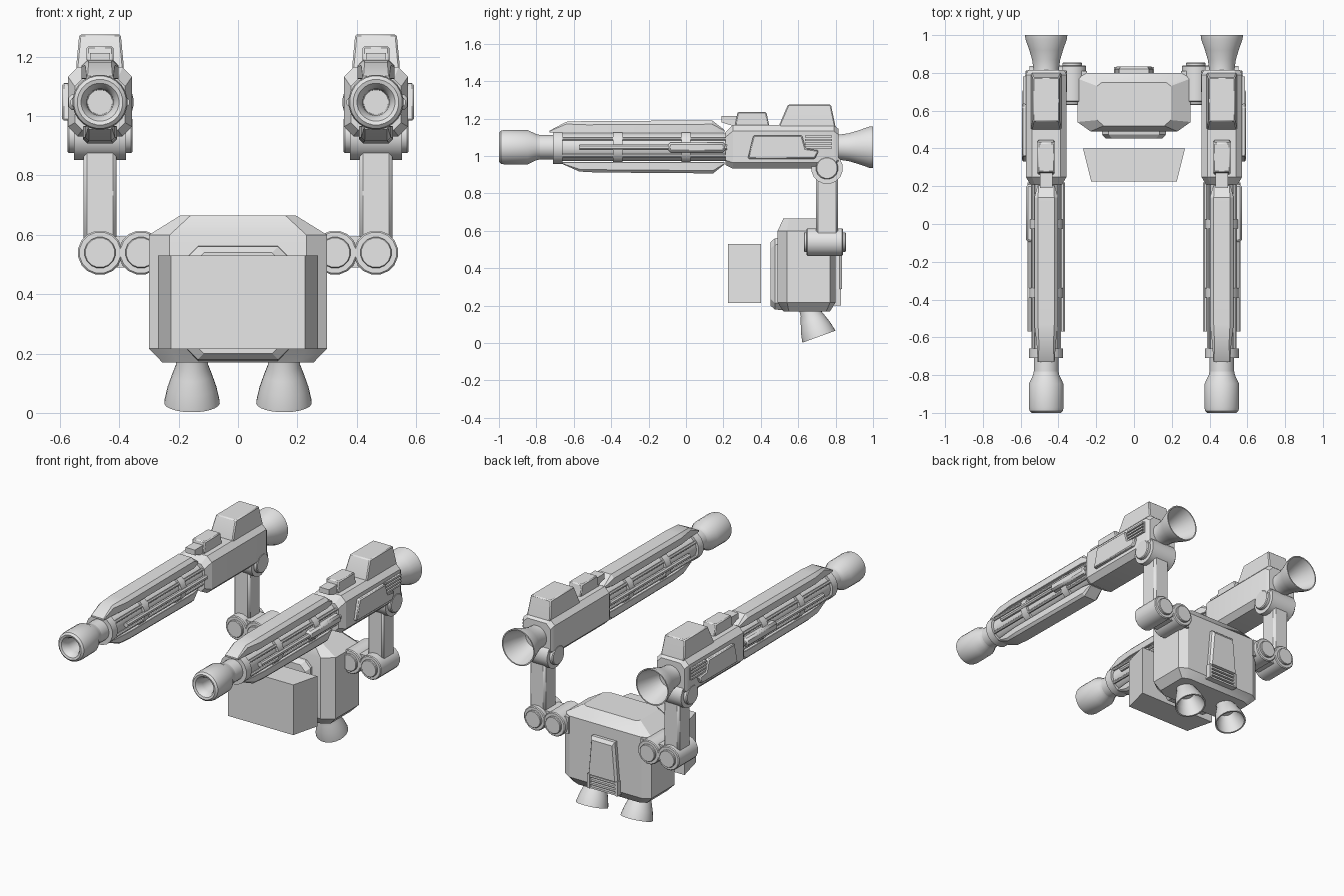
import bpy, bmesh, math
from mathutils import Vector

cube = bpy.data.objects.get("Cube")
if cube:
    bpy.data.objects.remove(cube, do_unlink=True)

grey = bpy.data.materials.new("plain_grey")
grey.use_nodes = True
grey.diffuse_color = (0.8, 0.8, 0.8, 1)
grey.node_tree.nodes["Principled BSDF"].inputs["Base Color"].default_value = (0.8, 0.8, 0.8, 1)

GX, GZ = -0.465, 1.047   # weapon axis, right side


def loft(name, rings, mirror=True, bevel=0):
    """Skin a series of equal rings, cap both ends, optionally mirror across x."""
    bm = bmesh.new()
    loops = [[bm.verts.new(p) for p in ring] for ring in rings]
    n = len(loops[0])
    for a, b in zip(loops, loops[1:]):
        for i in range(n):
            j = (i + 1) % n
            bm.faces.new((a[i], a[j], b[j], b[i]))
    bm.faces.new(loops[0])
    bm.faces.new(loops[-1])
    bmesh.ops.recalc_face_normals(bm, faces=bm.faces)
    for f in bm.faces:
        f.smooth = True
    for e in bm.edges:
        e.smooth = e.calc_face_angle(0) < math.radians(29)
    mesh = bpy.data.meshes.new(name)
    bm.to_mesh(mesh)
    bm.free()
    mesh.materials.append(grey)
    ob = bpy.data.objects.new(name, mesh)
    bpy.context.collection.objects.link(ob)
    if bevel:
        mod = ob.modifiers.new("Bevel", "BEVEL")
        mod.width, mod.segments = bevel, 1
        mod.limit_method = "ANGLE"
    if mirror:
        ob.modifiers.new("Mirror", "MIRROR").use_mirror_merge = False
    return ob


def lathe(name, origin, axis, profile, sides=24, mirror=True):
    """Turn (radius, distance) points around an axis."""
    axis, origin = Vector(axis).normalized(), Vector(origin)
    u = axis.orthogonal().normalized()
    v = axis.cross(u)
    turn = [2 * math.pi * (i + 0.5) / sides for i in range(sides)]
    return loft(name, [[origin + axis * d + r * (u * math.cos(t) + v * math.sin(t))
                        for t in turn] for r, d in profile], mirror)


def prism(name, yz, x0, x1, mirror=True, bevel=0):
    """Extrude a side profile across x."""
    return loft(name, [[(x, y, z) for y, z in yz] for x in (x0, x1)], mirror, bevel)


def box(name, x, y, z, mirror=True, bevel=0):
    yz = [(y[0], z[0]), (y[1], z[0]), (y[1], z[1]), (y[0], z[1])]
    return prism(name, yz, x[0], x[1], mirror, bevel)


def section(cx, y, hw, lo, hi, top, bottom):
    """Chamfered cross-section across the weapon at depth y."""
    half = [(hw - bottom, lo), (hw, lo + bottom), (hw, hi - top), (hw - top, hi)]
    return [(cx + x, y, z) for x, z in half] + [(cx - x, y, z) for x, z in reversed(half)]


def plan(z, x_front, x_side, x_back, y):
    """Eight-sided outline of the pack at height z; y runs front to back."""
    half = [(x_front, y[0]), (x_side, y[1]), (x_side, y[2]), (x_back, y[3])]
    return [(x, q, z) for x, q in half] + [(-x, q, z) for x, q in reversed(half)]


# Pack
full = (0.49, 0.54, 0.77, 0.80)
loft("pack_body", [
    plan(0.17, 0.20, 0.255, 0.21, (0.52, 0.55, 0.75, 0.77)),
    plan(0.217, 0.23, 0.30, 0.25, full),
    plan(0.60, 0.23, 0.30, 0.25, full),
    plan(0.665, 0.16, 0.195, 0.17, (0.52, 0.55, 0.73, 0.75))], mirror=False)
loft("pack_front_panel", [section(0, y, hw, lo, hi, 0.035, 0.035) for y, hw, lo, hi in
     [(0.52, 0.17, 0.175, 0.565), (0.475, 0.17, 0.18, 0.56), (0.452, 0.15, 0.20, 0.54)]],
     mirror=False)
loft("front_box", [[(x, y, z) for x, y in
     [(-0.27, 0.40), (0.27, 0.40), (0.226, 0.225), (-0.226, 0.225)]]
     for z in (0.215, 0.53)], mirror=False)

# Back hatch with a slatted vent
loft("back_hatch", [[(-a, y, 0.29), (a, y, 0.29), (b, y, t), (-b, y, t)] for y, a, b, t in
     [(0.78, 0.10, 0.08, 0.53), (0.82, 0.10, 0.08, 0.53), (0.835, 0.09, 0.07, 0.51)]],
     mirror=False)
box("vent_back", (-0.10, 0.10), (0.78, 0.808), (0.20, 0.29), False)
box("vent_side", (-0.105, -0.088), (0.78, 0.83), (0.20, 0.29))
for i in range(4):
    z = 0.20 + i * 0.023
    box("vent_slat", (-0.09, 0.09), (0.79, 0.825), (z, z + 0.012), False)

# Thrusters
lathe("thruster", (-0.155, 0.665, 0.16), (0, 0.34, -0.94),
      [(0.05, -0.05), (0.055, 0), (0.068, 0.035), (0.083, 0.08), (0.093, 0.125),
       (0.094, 0.134), (0.085, 0.134), (0.07, 0.08), (0.045, 0.03)])

# Arm joints and links
for name, x in (("shoulder_joint", -0.327), ("elbow_joint", GX)):
    lathe(name, (x, 0.63, 0.54), (0, 1, 0),
          [(0.05, 0), (0.053, 0.004), (0.053, 0.015), (0.07, 0.015), (0.075, 0.02),
           (0.075, 0.205), (0.07, 0.21), (0.053, 0.21), (0.053, 0.221), (0.05, 0.225)], 16)
box("shoulder_link", (-0.46, -0.25), (0.67, 0.81), (0.49, 0.595))
box("upper_arm", (-0.52, -0.41), (0.695, 0.813), (0.54, 0.94), bevel=0.012)
lathe("mount_joint", (GX - 0.11, 0.754, 0.935), (1, 0, 0),
      [(0.055, 0), (0.06, 0.005), (0.06, 0.022), (0.085, 0.022),
       (0.085, 0.198), (0.06, 0.198), (0.06, 0.215), (0.055, 0.22)], 16)

# Weapon barrel, muzzle and rear nozzle
lathe("barrel", (GX, -0.82, GZ), (0, 1, 0), [(0.066, 0), (0.066, 0.14), (0.075, 0.14), (0.075, 1.1)])
lathe("muzzle", (GX, -1, GZ), (0, 1, 0),
      [(0.066, 0.22), (0.07, 0.20), (0.092, 0.155), (0.093, 0.03), (0.089, 0.01), (0.077, 0),
       (0.064, 0.004), (0.052, 0.02), (0.045, 0.05), (0.042, 0.15)])
for y in (-0.71, -0.39, -0.025):
    lathe("barrel_ring", (GX, y, GZ), (0, 1, 0), [(0.092, 0), (0.092, 0.05)], 16)
lathe("rear_nozzle", (GX, 0.79, GZ), (0, 1, 0),
      [(0.07, 0), (0.068, 0.03), (0.075, 0.08), (0.09, 0.13), (0.111, 0.19), (0.113, 0.21),
       (0.106, 0.21), (0.085, 0.13), (0.06, 0.05)])

# Barrel shrouds
loft("upper_shroud", [section(GX, y, hw, 1.125, hi, c, 0.002) for y, hw, hi, c in
     [(-0.73, 0.045, 1.135, 0.003), (-0.64, 0.05, 1.183, 0.012), (-0.53, 0.063, 1.187, 0.02),
      (0.14, 0.063, 1.19, 0.02), (0.205, 0.045, 1.14, 0.005)]])
loft("lower_shroud", [section(GX, y, hw, lo, 0.967, 0.002, c) for y, hw, lo, c in
     [(-0.66, 0.04, 0.957, 0.003), (-0.57, 0.05, 0.917, 0.012), (-0.48, 0.057, 0.912, 0.015),
      (0.145, 0.057, 0.907, 0.015), (0.205, 0.045, 0.955, 0.004)]])

# Side rods along the barrel
for s in (-1, 1):
    lathe("side_rod", (GX + s * 0.086, -0.57, GZ), (0, 1, 0), [(0.015, 0), (0.015, 0.79)], 8)
    for dz in (-0.045, 0.045):
        lathe("thin_rod", (GX + s * 0.068, -0.68, GZ + dz), (0, 1, 0), [(0.01, 0), (0.01, 0.9)], 8)
box("rod_sleeve", (GX - 0.107, GX - 0.06), (-0.095, 0.21), (1.02, 1.073), bevel=0.012)

# Receiver and its outer cover
loft("receiver", [section(GX, y, hw, lo, hi, c, c) for y, hw, lo, hi, c in
     [(0.21, 0.085, 0.953, 1.125, 0.025), (0.25, 0.108, 0.932, 1.165, 0.032),
      (0.79, 0.108, 0.932, 1.165, 0.032), (0.815, 0.095, 0.95, 1.145, 0.03)]])
cover = [(0.33, 0.985), (0.36, 1.11), (0.62, 1.11), (0.64, 1.04), (0.71, 1.03), (0.69, 0.985)]
prism("receiver_cover", cover, GX - 0.128, GX - 0.10, bevel=0.006)
box("receiver_vent_back", (GX - 0.112, GX - 0.10), (0.63, 0.785), (1.04, 1.112))
for i in range(4):
    z = 1.04 + i * 0.02
    box("receiver_vent_slat", (GX - 0.122, GX - 0.10), (0.635, 0.78), (z, z + 0.011))

# Top housing and sight
loft("top_housing", [[(GX - hw, y0, z), (GX + hw, y0, z), (GX + hw, y1, z), (GX - hw, y1, z)]
     for hw, y0, y1, z in [(0.08, 0.497, 0.80, 1.15), (0.08, 0.50, 0.797, 1.17),
                           (0.07, 0.545, 0.775, 1.275)]], bevel=0.006)
prism("sight_body", [(0.26, 1.15), (0.275, 1.235), (0.43, 1.235), (0.447, 1.15)],
      GX - 0.045, GX + 0.045, bevel=0.006)
prism("sight_tip", [(0.255, 1.16), (0.19, 1.18), (0.19, 1.213), (0.29, 1.213), (0.29, 1.16)],
      GX - 0.033, GX + 0.033)
